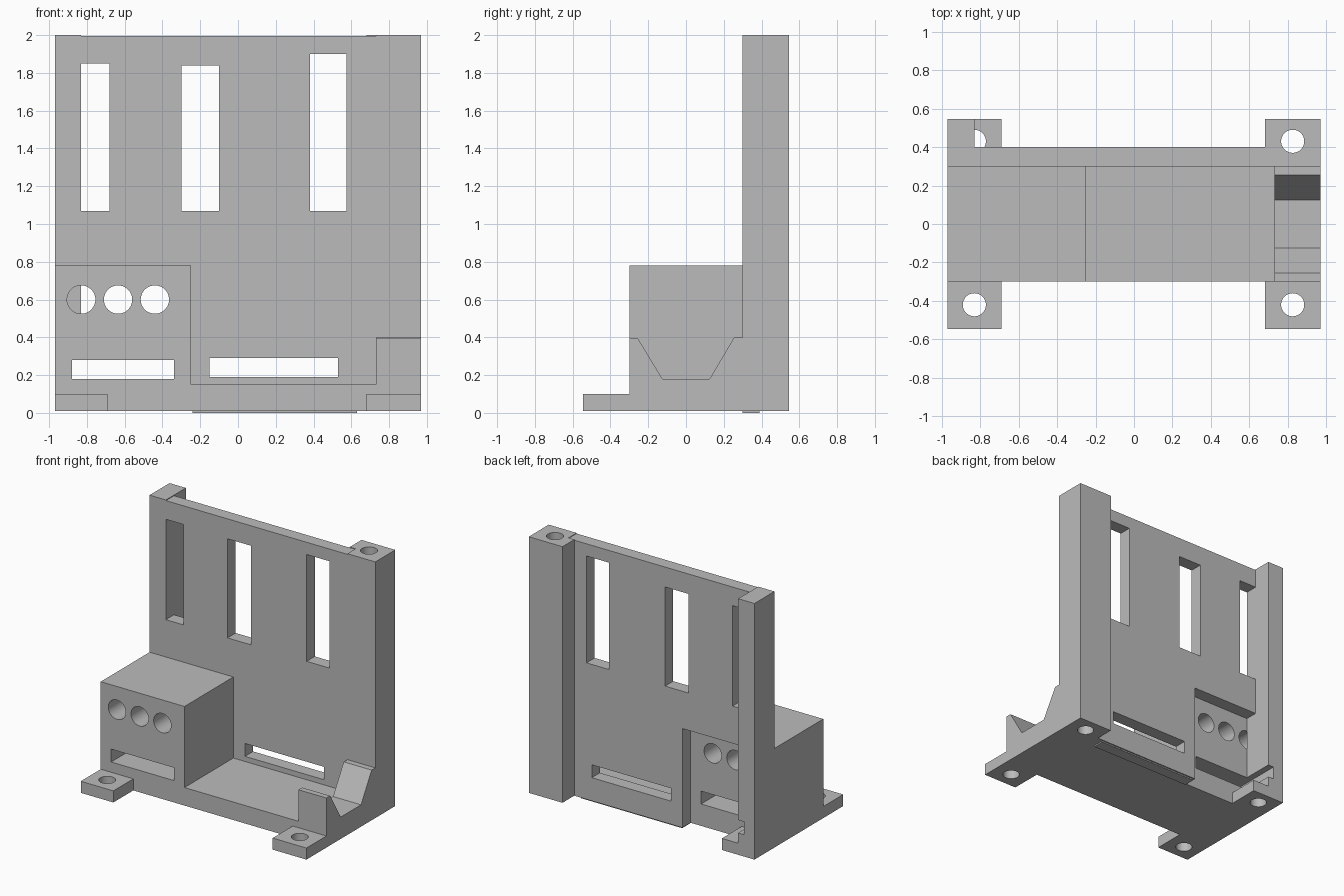
import bpy, bmesh, math

cube = bpy.data.objects.get("Cube")
if cube:
    bpy.data.objects.remove(cube, do_unlink=True)

grey = bpy.data.materials.new("plain_grey")
grey.use_nodes = True
grey.diffuse_color = (0.5, 0.5, 0.5, 1)
grey.node_tree.nodes["Principled BSDF"].inputs["Base Color"].default_value = (0.5, 0.5, 0.5, 1)

# Which coordinates a profile point (a, b) and extrusion depth t map to
PLACE = {"x": lambda a, b, t: (t, a, b),
         "y": lambda a, b, t: (a, t, b),
         "z": lambda a, b, t: (a, b, t)}


def prism(name, profile, axis, lo, hi):
    """Extrude a closed profile along an axis."""
    bm = bmesh.new()
    place = PLACE[axis]
    ends = [[bm.verts.new(place(a, b, t)) for a, b in profile] for t in (lo, hi)]
    n = len(profile)
    for end in ends:
        bm.faces.new(end)
    for i in range(n):
        j = (i + 1) % n
        bm.faces.new((ends[0][i], ends[0][j], ends[1][j], ends[1][i]))
    bmesh.ops.recalc_face_normals(bm, faces=bm.faces)
    mesh = bpy.data.meshes.new(name)
    bm.to_mesh(mesh)
    bm.free()
    mesh.materials.append(grey)
    obj = bpy.data.objects.new(name, mesh)
    bpy.context.scene.collection.objects.link(obj)
    return obj


def box(name, x, y, z):
    return prism(name, [(x[0], z[0]), (x[1], z[0]), (x[1], z[1]), (x[0], z[1])], "y", *y)


def rod(name, a, b, r, axis, lo, hi, n=48):
    ring = [(a + r * math.cos(math.tau * i / n), b + r * math.sin(math.tau * i / n)) for i in range(n)]
    return prism(name, ring, axis, lo, hi)


def cut(obj, cutters):
    """Subtract the cutters, bake the result and remove them."""
    for c in cutters:
        c.hide_render = True
        mod = obj.modifiers.new("cut", "BOOLEAN")
        mod.operation = "DIFFERENCE"
        mod.solver = "EXACT"
        mod.object = c
    bpy.context.view_layer.update()
    deps = bpy.context.evaluated_depsgraph_get()
    mesh = bpy.data.meshes.new_from_object(obj.evaluated_get(deps))
    obj.modifiers.clear()
    obj.data = mesh
    for c in cutters:
        bpy.data.objects.remove(c, do_unlink=True)
    bpy.ops.object.select_all(action="DESELECT")
    obj.select_set(True)
    bpy.context.view_layer.objects.active = obj
    bpy.ops.object.shade_smooth_by_angle(angle=math.radians(30))


SIDE = 0.97      # half width
BACK = 0.545     # half depth
BOTTOM = 0.01    # underside of the main body
WALL = (0.3, 0.4)
THROUGH = (-0.7, 0.7)


def cable_slot():
    return box("slot_cutter", (-0.88, -0.34), THROUGH, (0.18, 0.28))


# Back wall with an open corner behind the block, three windows and a slot
wall = prism("back_wall", [(-0.83, 0.78), (-0.25, 0.78), (-0.25, BOTTOM), (0.73, BOTTOM),
                           (0.73, 1.995), (-0.83, 1.995)], "y", *WALL)
openings = [(-0.84, -0.68, 1.07, 1.85), (-0.3, -0.1, 1.07, 1.84),
            (0.38, 0.575, 1.07, 1.9), (-0.15, 0.53, 0.19, 0.29)]
cut(wall, [box("window_cutter", (x0, x1), THROUGH, (z0, z1)) for x0, x1, z0, z1 in openings])
box("wall_lip", (-0.24, 0.63), (0.3, 0.39), (0, BOTTOM))

# Block with three round holes and a slot
block = box("terminal_block", (-SIDE, -0.25), (-0.3, 0.3), (BOTTOM, 0.78))
cut(block, [rod("hole_cutter", x, 0.6, 0.075, "y", *THROUGH) for x in (-0.83, -0.635, -0.44)]
    + [cable_slot()])

# Floor and notched cradle
box("floor", (-0.25, 0.73), (-0.3, 0.3), (BOTTOM, 0.15))
prism("cradle", [(-0.3, BOTTOM), (0.3, BOTTOM), (0.3, 0.4), (0.255, 0.4), (0.125, 0.18),
                 (-0.125, 0.18), (-0.255, 0.395), (-0.3, 0.395)], "x", 0.73, SIDE)

# Left column, bored along its full height
left_column = prism("left_column", [(0.73, 0.3), (SIDE, 0.3), (SIDE, BACK), (0.68, BACK),
                                    (0.68, 0.4), (0.73, 0.4)], "z", BOTTOM, 2)
cut(left_column, [rod("bore_cutter", 0.825, 0.43, 0.06, "z", -0.1, 2.1)])

# Right column, notched by the slot, standing on the back foot
right_column = box("right_column", (-SIDE, -0.83), (0.3, BACK), (0.1, 2))
cut(right_column, [cable_slot()])

# Mounting feet with screw holes
feet = [("front_left_foot", (0.68, SIDE), (-BACK, -0.3), 0.825, -0.42),
        ("front_right_foot", (-SIDE, -0.69), (-BACK, -0.3), -0.83, -0.42),
        ("back_right_foot", (-SIDE, -0.69), (0.3, BACK), -0.83, 0.43)]
for name, xs, ys, hx, hy in feet:
    foot = box(name, xs, ys, (BOTTOM, 0.1))
    cut(foot, [rod("screw_cutter", hx, hy, 0.06, "z", -0.1, 0.3)])
